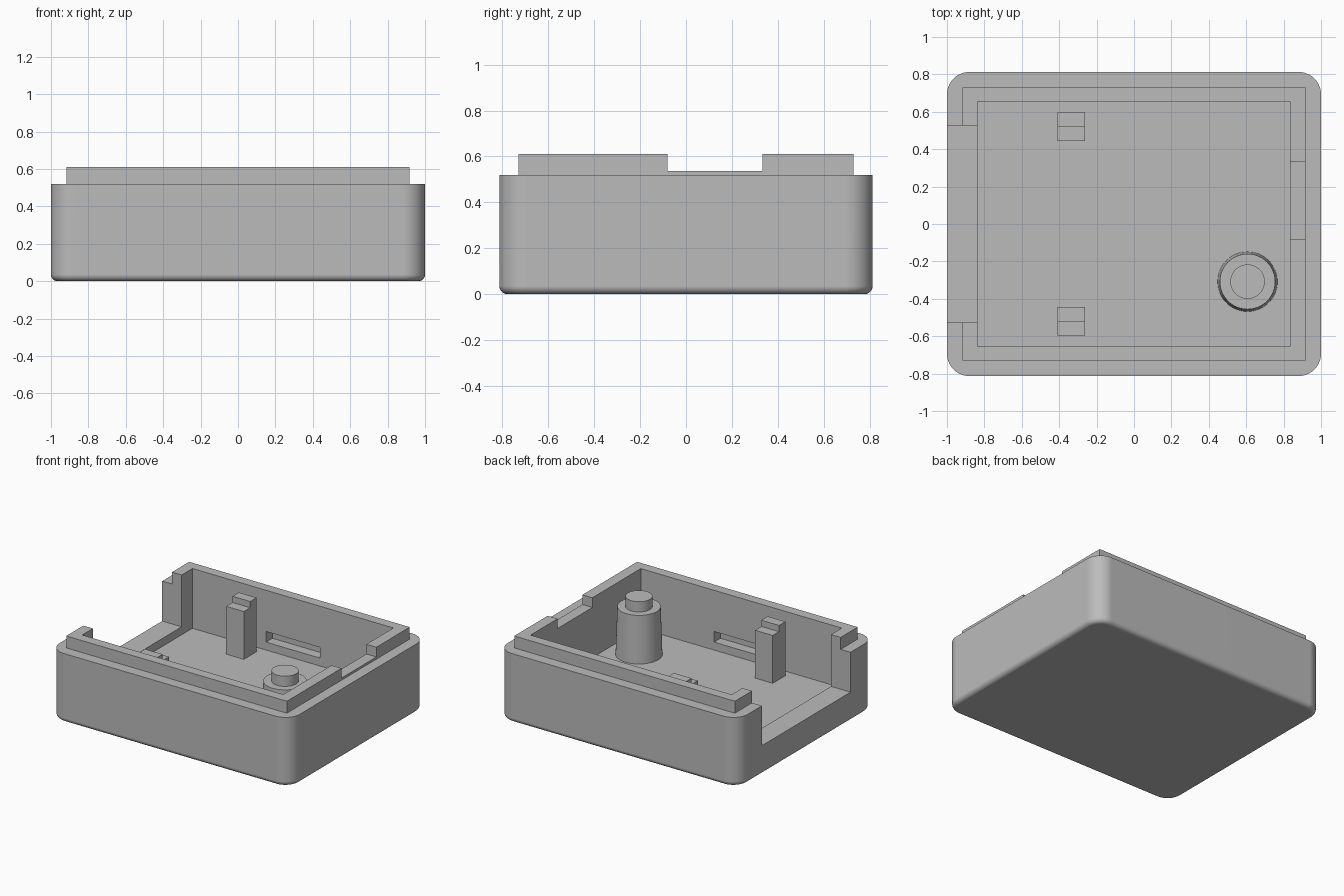
import bpy
import bmesh
from math import radians
from mathutils import Matrix

cube = bpy.data.objects.get("Cube")
if cube:
    bpy.data.objects.remove(cube, do_unlink=True)

WALL_TOP, LIP_TOP = 0.52, 0.61
FLOOR, SILL = 0.16, 0.22

grey = bpy.data.materials.new("plain grey")
grey.use_nodes = True
grey.diffuse_color = (0.5, 0.5, 0.5, 1)
grey.node_tree.nodes["Principled BSDF"].inputs["Base Color"].default_value = (0.5, 0.5, 0.5, 1)


def add_box(bm, x, y, z):
    """Add an axis-aligned box given its (min, max) along each axis."""
    centre = [(a + b) / 2 for a, b in (x, y, z)]
    size = [b - a for a, b in (x, y, z)]
    matrix = Matrix.Translation(centre) @ Matrix.Diagonal((*size, 1))
    bmesh.ops.create_cube(bm, size=1, matrix=matrix)


def make_object(name, bm):
    mesh = bpy.data.meshes.new(name)
    bm.normal_update()
    bm.to_mesh(mesh)
    bm.free()
    mesh.materials.append(grey)
    obj = bpy.data.objects.new(name, mesh)
    bpy.context.collection.objects.link(obj)
    return obj


def make_box(name, x, y, z):
    bm = bmesh.new()
    add_box(bm, x, y, z)
    return make_object(name, bm)


def activate(obj):
    bpy.ops.object.select_all(action="DESELECT")
    obj.select_set(True)
    bpy.context.view_layer.objects.active = obj


def combine(obj, other, operation):
    """Apply a boolean with the other object, then discard that object."""
    activate(obj)
    mod = obj.modifiers.new("boolean", "BOOLEAN")
    mod.object, mod.operation, mod.solver = other, operation, "EXACT"
    bpy.ops.object.modifier_apply(modifier=mod.name)
    bpy.data.objects.remove(other, do_unlink=True)


def smooth(obj):
    activate(obj)
    bpy.ops.object.shade_smooth_by_angle(angle=radians(30))
    mod = obj.modifiers.new("weighted normals", "WEIGHTED_NORMAL")
    mod.keep_sharp = True


# Outer shell with rounded corners and a softened bottom edge
bm = bmesh.new()
add_box(bm, (-1, 1), (-0.813, 0.813), (0, WALL_TOP))
upright = [e for e in bm.edges if abs(e.verts[0].co.z - e.verts[1].co.z) > 0.1]
bmesh.ops.bevel(bm, geom=upright, offset=0.12, segments=10, profile=0.5, affect="EDGES")
bottom = [e for e in bm.edges if all(v.co.z < 0.001 for v in e.verts)]
bmesh.ops.bevel(bm, geom=bottom, offset=0.035, segments=6, profile=0.5, affect="EDGES")
case = make_object("case_body", bm)

# Raised lip, then the hollow inside
combine(case, make_box("lip", (-0.918, 0.918), (-0.73, 0.73), (0.4, LIP_TOP)), "UNION")
combine(case, make_box("cavity", (-0.838, 0.835), (-0.655, 0.655), (FLOOR, 1)), "DIFFERENCE")

# Wide opening in the right wall and the shallow notch in the left lip
combine(case, make_box("opening", (-1.2, -0.7), (-0.527, 0.527), (SILL, 1)), "DIFFERENCE")
combine(case, make_box("notch", (0.7, 1.2), (-0.08, 0.333), (0.537, 1)), "DIFFERENCE")

# Blind snap slots in the front and back walls
for side in (-1, 1):
    y = sorted((side * 0.6, side * 0.73))
    combine(case, make_box("slot", (-0.225, 0.225), y, (SILL, 0.3)), "DIFFERENCE")
smooth(case)

# Stepped support posts, taller on the side nearest the wall
for name, side in (("front_post", -1), ("back_post", 1)):
    profile = [(0.445, FLOOR), (0.595, FLOOR), (0.595, 0.567),
               (0.52, 0.567), (0.52, WALL_TOP), (0.445, WALL_TOP)]
    bm = bmesh.new()
    face = bm.faces.new([bm.verts.new((-0.41, side * y, z)) for y, z in profile])
    solid = bmesh.ops.extrude_face_region(bm, geom=[face], use_keep_orig=True)
    moved = [v for v in solid["geom"] if isinstance(v, bmesh.types.BMVert)]
    bmesh.ops.translate(bm, verts=moved, vec=(0.147, 0, 0))
    bmesh.ops.recalc_face_normals(bm, faces=bm.faces)
    make_object(name, bm)

# Tapered boss with a locating pin on top
for name, r1, r2, z1, z2 in (("boss", 0.16, 0.148, FLOOR, WALL_TOP),
                             ("boss_pin", 0.092, 0.092, WALL_TOP, 0.597)):
    bm = bmesh.new()
    bmesh.ops.create_cone(bm, cap_ends=True, segments=48, radius1=r1, radius2=r2,
                          depth=z2 - z1,
                          matrix=Matrix.Translation((0.607, -0.308, (z1 + z2) / 2)))
    smooth(make_object(name, bm))
